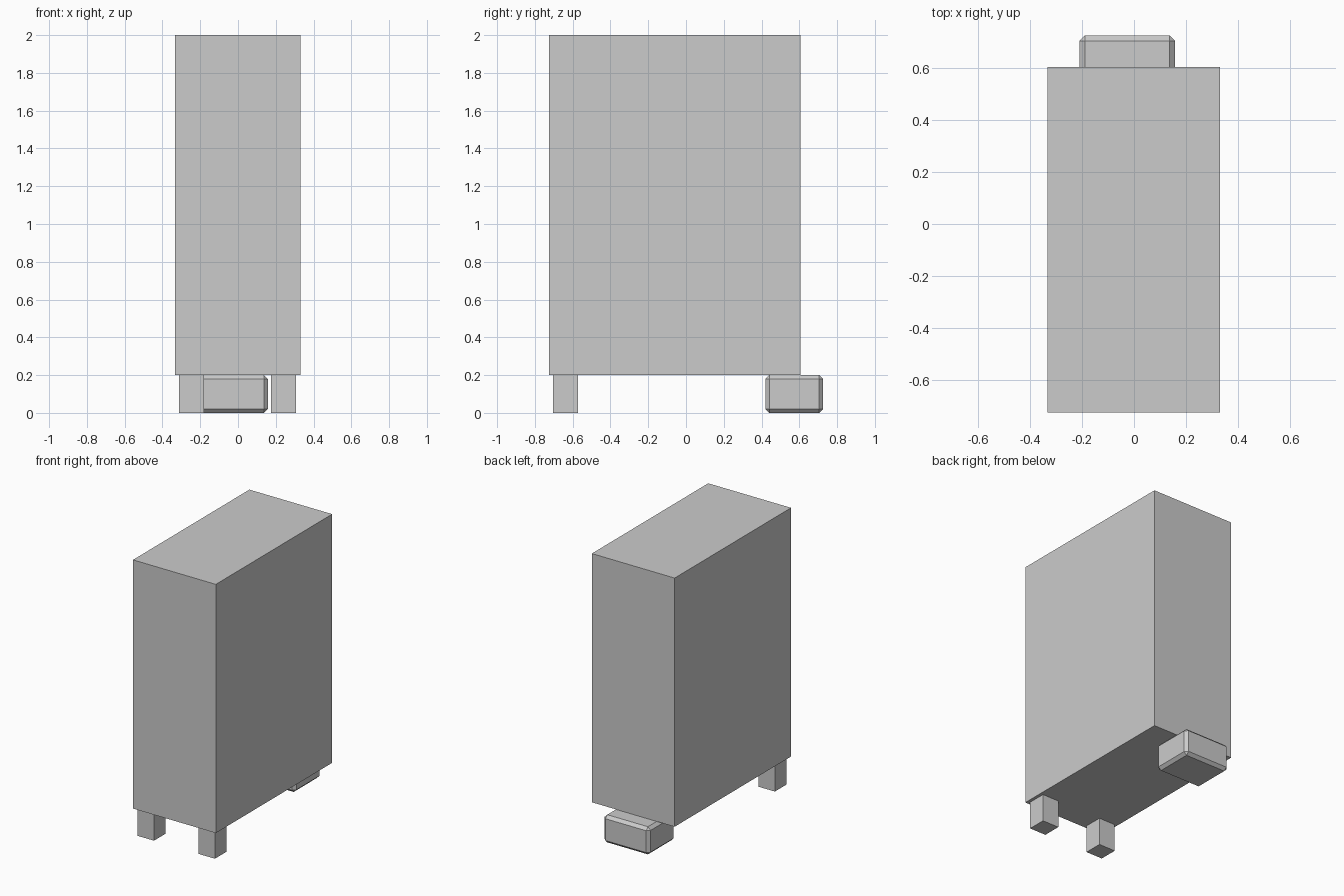
import bpy

if "Cube" in bpy.data.objects:
    bpy.data.objects.remove(bpy.data.objects["Cube"])


def box(name, lo, hi):
    """Axis-aligned box between two corners, with real-size mesh data."""
    bpy.ops.mesh.primitive_cube_add(size=1)
    ob = bpy.context.object
    ob.name = name
    size = [b - a for a, b in zip(lo, hi)]
    mid = [(a + b) / 2 for a, b in zip(lo, hi)]
    for v in ob.data.vertices:
        v.co = [c * s for c, s in zip(v.co, size)]
    ob.location = mid
    return ob


# Tall main cabinet
box("cabinet", (-0.3325, -0.726, 0.2), (0.3305, 0.605, 2.0))

# Pair of square front legs
for side, x in (("left", -0.246), ("right", 0.242)):
    box(side + "_front_leg", (x - 0.066, -0.704, 0), (x + 0.066, -0.571, 0.2))

# Single wide back foot with chamfered edges
foot = box("back_foot", (-0.21, 0.42, 0), (0.158, 0.726, 0.2))
bevel = foot.modifiers.new("chamfer", 'BEVEL')
bevel.width = 0.021
bevel.segments = 1
